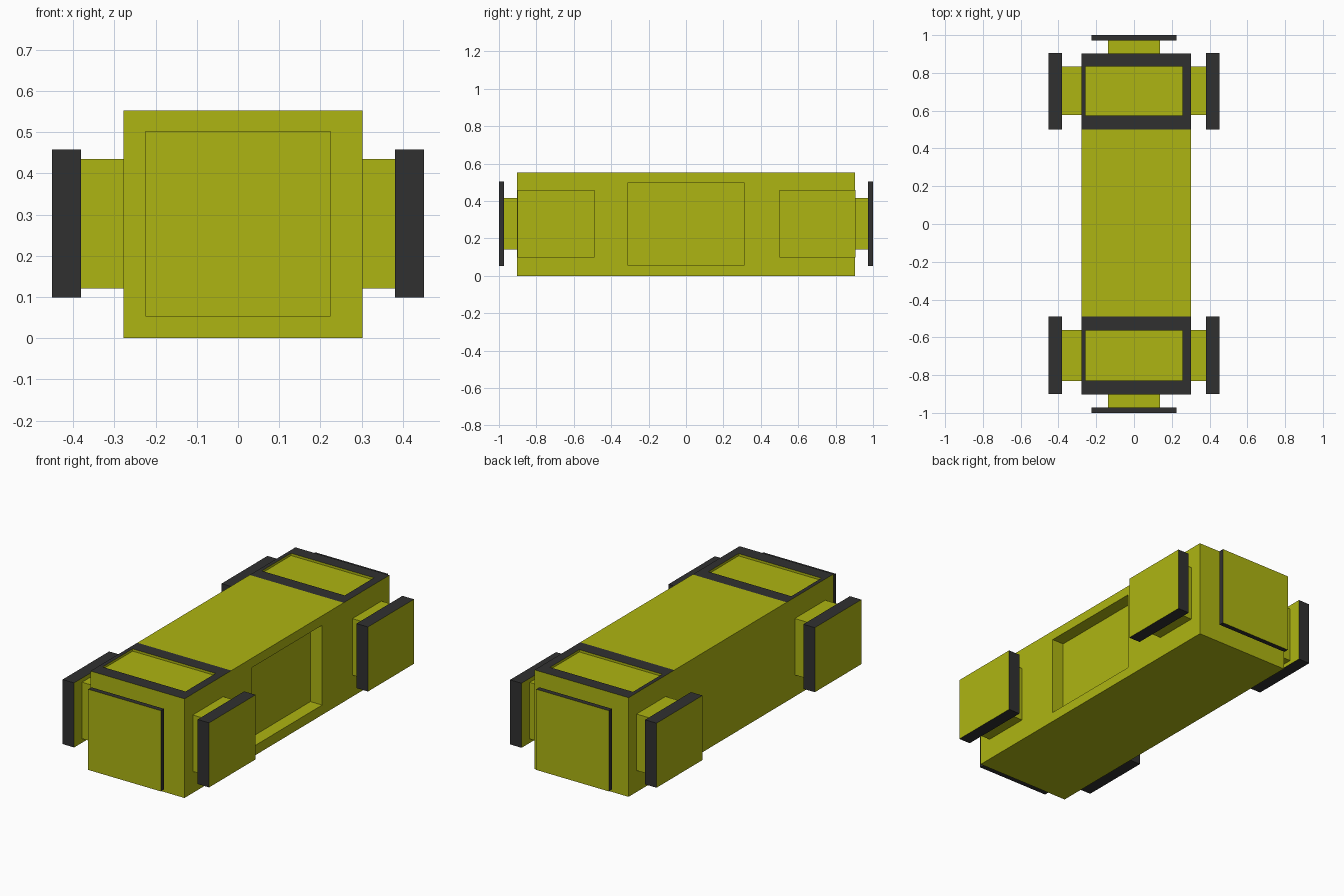
import bpy, bmesh

if "Cube" in bpy.data.objects:
    bpy.data.objects.remove(bpy.data.objects["Cube"])


def material(name, rgb):
    m = bpy.data.materials.new(name)
    m.diffuse_color = (*rgb, 1)
    m.use_nodes = True
    m.node_tree.nodes["Principled BSDF"].inputs["Base Color"].default_value = m.diffuse_color
    return m


LIME = material("lime", (0.42, 0.46, 0.006))
DARK = material("dark", (0.03, 0.03, 0.03))


def box(name, x, y, z, cuts=(), is_dark=None):
    """Box from three ranges; cuts are y split lines, is_dark picks dark faces."""
    bm = bmesh.new()
    bmesh.ops.create_cube(bm, size=1)
    for v in bm.verts:
        for i, (a, b) in enumerate((x, y, z)):
            v.co[i] = max(a, b) if v.co[i] > 0 else min(a, b)
    for c in cuts:
        bmesh.ops.bisect_plane(bm, geom=bm.verts[:] + bm.edges[:] + bm.faces[:],
                               plane_co=(0, c, 0), plane_no=(0, 1, 0))
    bm.normal_update()
    if is_dark:
        for f in bm.faces:
            f.material_index = int(is_dark(f))
    mesh = bpy.data.meshes.new(name)
    bm.to_mesh(mesh)
    bm.free()
    mesh.materials.append(LIME)
    mesh.materials.append(DARK)
    ob = bpy.data.objects.new(name, mesh)
    bpy.context.collection.objects.link(ob)
    return ob


def carve(target, x, y, z):
    """Cut a box-shaped pocket and discard the cutter."""
    cutter = box("cutter", x, y, z)
    cutter.hide_render = True
    mod = target.modifiers.new("pocket", 'BOOLEAN')
    mod.operation = 'DIFFERENCE'
    mod.solver = 'EXACT'
    mod.object = cutter
    with bpy.context.temp_override(object=target, active_object=target):
        bpy.ops.object.modifier_apply(modifier=mod.name)
    bpy.data.objects.remove(cutter)


# Body with dark top bands at both ends
body = box("body", (-0.278, 0.302), (-0.903, 0.903), (0, 0.553), cuts=(-0.49, 0.5),
           is_dark=lambda f: f.normal.z > 0.9 and abs(f.calc_center_median().y) > 0.4)

# Shallow top panels and the pocket on the right side
carve(body, (-0.256, 0.256), (-0.828, -0.563), (0.54, 0.7))
carve(body, (-0.256, 0.256), (0.575, 0.833), (0.54, 0.7))
carve(body, (0.23, 0.5), (-0.31, 0.31), (0.055, 0.5))

# Four side wheels: lime faces with dark rims, each on a hub block
for end, wheel_y, hub_y in (("front", (-0.9, -0.49), (-0.83, -0.562)),
                            ("back", (0.5, 0.905), (0.577, 0.833))):
    for side, s, inner in (("left", -1, -0.278), ("right", 1, 0.302)):
        box(f"{end}_{side}_hub", (inner, s * 0.382), hub_y, (0.12, 0.435))
        box(f"{end}_{side}_wheel", (s * 0.381, s * 0.452), wheel_y, (0.098, 0.458),
            is_dark=lambda f: abs(f.normal.x) < 0.5)

# Front and back bumper plates on their mounts
for end, s in (("front", -1), ("back", 1)):
    box(f"{end}_bumper_mount", (-0.137, 0.137), (s * 0.903, s * 0.973), (0.14, 0.415))
    box(f"{end}_bumper", (-0.224, 0.224), (s * 0.972, s * 1.0), (0.053, 0.503),
        is_dark=lambda f: abs(f.normal.y) < 0.5)
